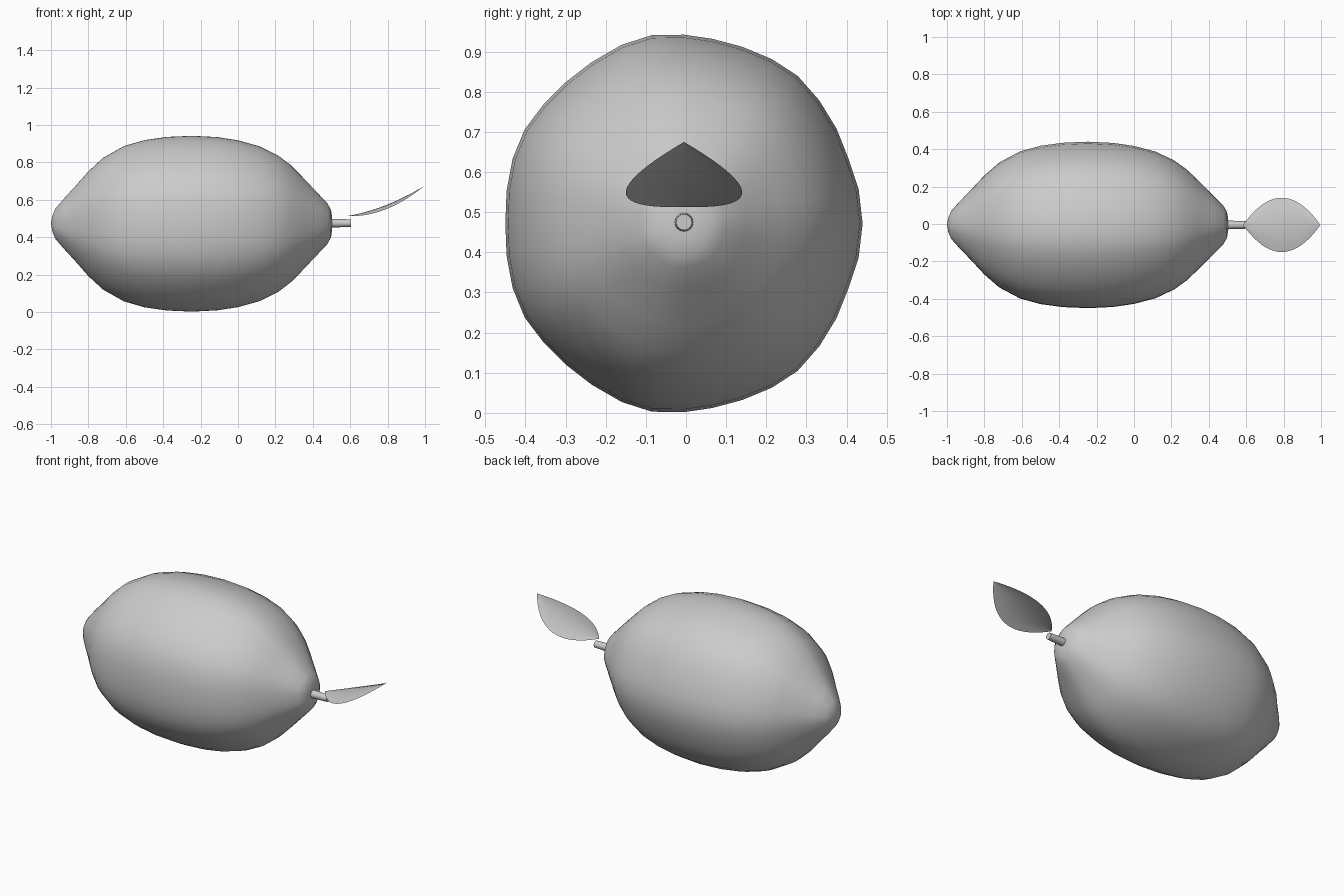
import bpy, bmesh, math

cube = bpy.data.objects.get("Cube")
if cube:
    bpy.data.objects.remove(cube, do_unlink=True)

CENTRE_Y, CENTRE_Z = -0.005, 0.472

grey = bpy.data.materials.new("light_grey")
grey.use_nodes = True
grey.diffuse_color = (0.6, 0.6, 0.6, 1)
grey.node_tree.nodes["Principled BSDF"].inputs["Base Color"].default_value = (0.6, 0.6, 0.6, 1)


def finish(name, bm, smooth=True):
    bmesh.ops.recalc_face_normals(bm, faces=bm.faces)
    mesh = bpy.data.meshes.new(name)
    bm.to_mesh(mesh)
    bm.free()
    mesh.materials.append(grey)
    for poly in mesh.polygons:
        poly.use_smooth = smooth
    obj = bpy.data.objects.new(name, mesh)
    bpy.context.collection.objects.link(obj)
    return obj


def bridge(bm, a, b, closed):
    n = len(a)
    for i in range(n if closed else n - 1):
        j = (i + 1) % n
        bm.faces.new((a[i], a[j], b[j], b[i]))


# Fruit: slightly uneven cross-section, upper half mirrored to the lower half
upper = [(.445, 0), (.435, .085), (.41, .16), (.38, .235), (.337, .305), (.283, .366),
         (.218, .408), (.145, .438), (.07, .458), (0, .468), (-.08, .467), (-.155, .443),
         (-.23, .4), (-.295, .35), (-.35, .295), (-.397, .233), (-.427, .16),
         (-.442, .08), (-.445, 0)]
section = upper + [(y, -z) for y, z in upper[-2:0:-1]]

# Profile of the fruit: position along x and radius
profile = [(-.993, .04), (-.977, .08), (-.93, .135), (-.872, .198), (-.8, .28), (-.722, .352),
           (-.61, .415), (-.5, .447), (-.38, .464), (-.245, .47), (-.11, .463), (0, .446),
           (.115, .414), (.214, .365), (.28, .315), (.34, .255), (.425, .165), (.477, .11),
           (.497, .075), (.503, .035)]

bm = bmesh.new()
rings = [[bm.verts.new((x, CENTRE_Y + y * r / .47, CENTRE_Z + z * r / .468)) for y, z in section]
         for x, r in profile]
for a, b in zip(rings, rings[1:]):
    bridge(bm, a, b, True)
for ring, tip_x in ((rings[0], -1), (rings[-1], .505)):
    tip = bm.verts.new((tip_x, CENTRE_Y, CENTRE_Z))
    for i, v in enumerate(ring):
        bm.faces.new((v, ring[(i + 1) % len(ring)], tip))
finish("fruit", bm)

# Stem: short tapered rod
bpy.ops.mesh.primitive_cone_add(vertices=16, radius1=.024, radius2=.02, depth=.125,
                                location=(.5425, CENTRE_Y, CENTRE_Z + .003),
                                rotation=(0, math.pi / 2, 0))
stem = bpy.context.object
stem.name = "stem"
stem.data.materials.append(grey)
bpy.ops.object.shade_smooth_by_angle(angle=math.radians(40))

# Leaf: thin lens-shaped sheet curling up to its tip, edges drooping a little
bm = bmesh.new()
STEPS, ACROSS = 20, 8
rows = []
for i in range(STEPS + 1):
    t = i / STEPS
    half = .145 * 4 * t * (1 - t)
    mid = .513 + .07 * t + .092 * t * t
    row = []
    for j in range(ACROSS + 1):
        s = 2 * j / ACROSS - 1
        droop = .022 * s * s * half / .145
        row.append(bm.verts.new((.583 + .414 * t, CENTRE_Y + s * half, mid - droop)))
    rows.append(row)
for a, b in zip(rows, rows[1:]):
    bridge(bm, a, b, False)
bmesh.ops.remove_doubles(bm, verts=bm.verts, dist=.0001)
leaf = finish("leaf", bm)
# Upper side faces up
if sum(p.normal.z for p in leaf.data.polygons) < 0:
    leaf.data.flip_normals()
